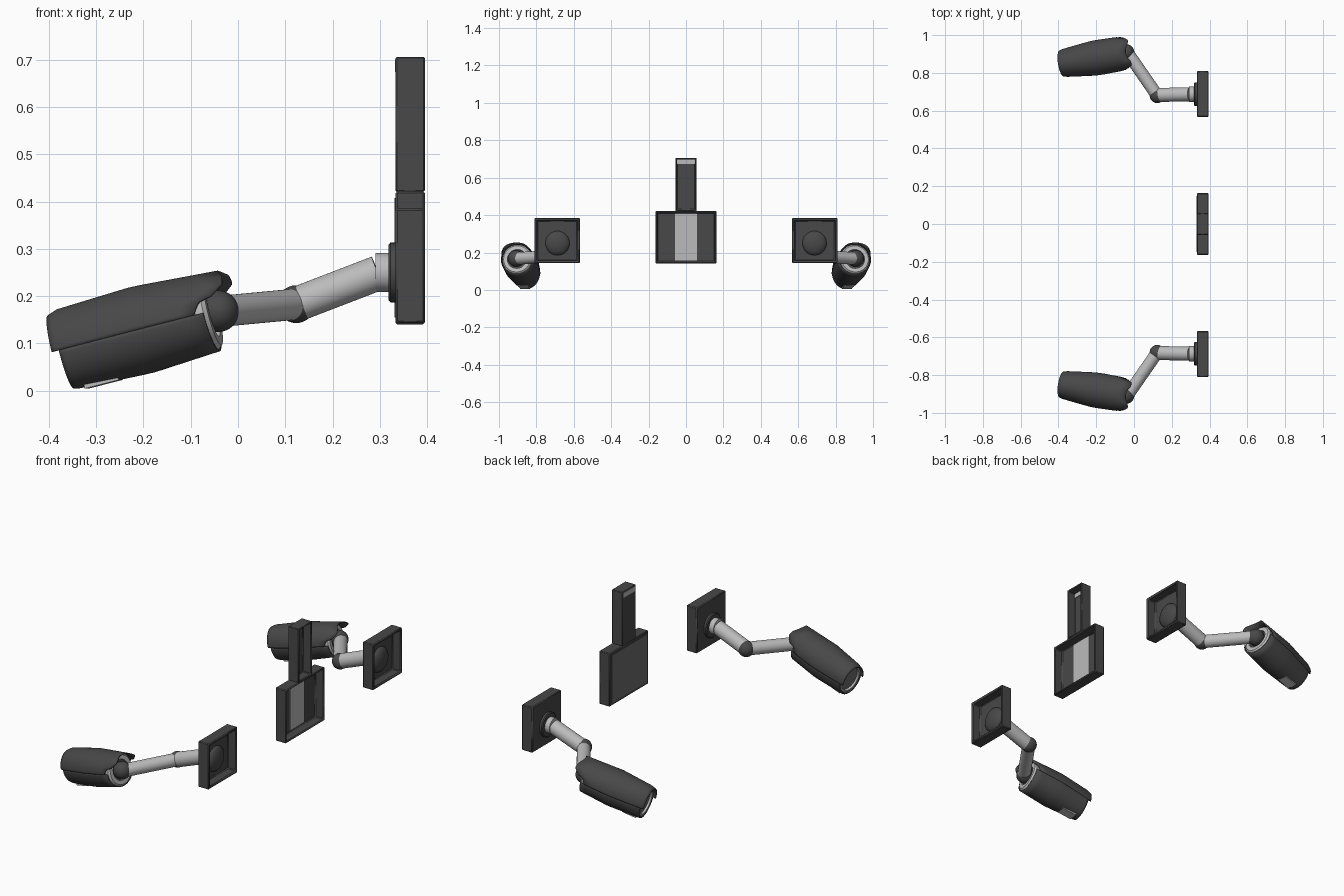
import bpy, bmesh
from math import sin, cos, pi, radians
from mathutils import Vector, Matrix

if "Cube" in bpy.data.objects:
    bpy.data.objects.remove(bpy.data.objects["Cube"])


def material(name, v):
    m = bpy.data.materials.new(name)
    m.diffuse_color = (v, v, v, 1)
    m.use_nodes = True
    m.node_tree.nodes["Principled BSDF"].inputs["Base Color"].default_value = m.diffuse_color
    return m


DARK = material("dark_plastic", 0.065)
GREY = material("mid_grey", 0.15)
LIGHT = material("light_grey", 0.5)


def finish(name, bm, mat, mirror=True, solid=0, bevel=0, recalc=True):
    if recalc:
        bmesh.ops.recalc_face_normals(bm, faces=bm.faces)
    me = bpy.data.meshes.new(name)
    bm.to_mesh(me)
    bm.free()
    ob = bpy.data.objects.new(name, me)
    bpy.context.collection.objects.link(ob)
    me.materials.append(mat)
    bpy.ops.object.select_all(action='DESELECT')
    ob.select_set(True)
    bpy.context.view_layer.objects.active = ob
    bpy.ops.object.shade_smooth_by_angle(angle=radians(32))
    if solid:
        s = ob.modifiers.new("thickness", 'SOLIDIFY')
        s.thickness, s.offset = solid, -1
    if bevel:
        b = ob.modifiers.new("bevel", 'BEVEL')
        b.width, b.segments = bevel, 1
    if mirror:
        m = ob.modifiers.new("other_side", 'MIRROR')
        m.use_axis = (False, True, False)
        m.use_mirror_merge = False
    return ob


def frame(p, q):
    # local x runs from p to q, local z stays upward
    f = (Vector(q) - Vector(p)).normalized()
    side = Vector((0, 0, 1)).cross(f).normalized()
    m = Matrix((f, side, f.cross(side))).transposed().to_4x4()
    m.translation = Vector(p)
    return m


def lathe(name, profile, m, mat, closed=False, wide=1.0, n=40):
    bm = bmesh.new()
    rows = [[bm.verts.new((s, r * wide * cos(2 * pi * k / n), r * sin(2 * pi * k / n)))
             for k in range(n)] for s, r in profile]
    for i in range(len(rows) if closed else len(rows) - 1):
        a, b = rows[i], rows[(i + 1) % len(rows)]
        for k in range(n):
            j = (k + 1) % n
            bm.faces.new((a[k], a[j], b[j], b[k]))
    bmesh.ops.remove_doubles(bm, verts=bm.verts, dist=1e-6)
    bm.transform(m)
    return finish(name, bm, mat)


def rod(name, p, q, r, mat):
    L = (Vector(q) - Vector(p)).length
    lathe(name, [(0, 0), (0, r), (L, r), (L, 0)], frame(p, q), mat)


def ball(name, c, r, mat, sx=1.0):
    bm = bmesh.new()
    bmesh.ops.create_uvsphere(bm, u_segments=32, v_segments=16, radius=r)
    bm.transform(Matrix.Translation(c) @ Matrix.Diagonal((sx, 1, 1, 1)))
    finish(name, bm, mat)


def box(name, lo, hi, mat, mirror=False, wall=0, depth=0, m=None, bevel=0):
    # a box; with a wall it becomes a tray open towards +x
    bm = bmesh.new()
    bmesh.ops.create_cube(bm, size=1)
    lo, hi = Vector(lo), Vector(hi)
    bm.transform(Matrix.Translation((lo + hi) / 2) @ Matrix.Diagonal((*(hi - lo), 1)))
    if wall:
        bm.normal_update()
        f = max(bm.faces, key=lambda g: g.normal.x)
        bmesh.ops.inset_region(bm, faces=[f], thickness=wall)
        r = bmesh.ops.extrude_discrete_faces(bm, faces=[f])
        bmesh.ops.translate(bm, verts=r['faces'][0].verts, vec=(-depth, 0, 0))
    if m:
        bm.transform(m)
    return finish(name, bm, mat, mirror, bevel=bevel)


def lerp(table, x):
    if x <= table[0][0]:
        return table[0][1]
    for (a, va), (b, vb) in zip(table, table[1:]):
        if x <= b:
            return va + (vb - va) * (x - a) / (b - a)
    return table[-1][1]


# Central unit: screen housing and upright post, hollow at the back
box("unit_housing", (0.333, -0.163, 0.14), (0.395, 0.163, 0.422), DARK, wall=0.014, depth=0.05, bevel=0.004)
box("unit_post", (0.333, -0.057, 0.42), (0.395, 0.057, 0.706), DARK, wall=0.012, depth=0.048, bevel=0.003)
box("unit_screen", (0.331, -0.148, 0.155), (0.336, 0.148, 0.407), GREY)
box("unit_back_strip", (0.343, -0.06, 0.158), (0.349, 0.06, 0.408), LIGHT)
box("post_window", (0.3315, -0.049, 0.674), (0.352, 0.049, 0.7), LIGHT)

# Wall plates, with a swivel flange and the dome behind it
MY, MZ = -0.687, 0.25
box("wall_plate", (0.333, -0.81, 0.143), (0.395, -0.567, 0.385), DARK, True, 0.02, 0.048, bevel=0.004)
ball("plate_dome", (0.346, MY, MZ), 0.065, DARK, 0.45)
lathe("plate_flange", [(0, 0), (0, 0.063), (0.012, 0.063), (0.016, 0.058), (0.016, 0)],
      frame((0.334, MY, MZ), (0.3, MY, MZ)), DARK)
rod("arm_collar", (0.32, MY, MZ), (0.291, MY, MZ), 0.041, LIGHT)

# Two-piece arm with ball joints
ELBOW, WRIST = (0.123, -0.68, 0.183), (-0.035, -0.908, 0.168)
rod("upper_arm", (0.296, MY, 0.249), (0.135, -0.683, 0.187), 0.037, LIGHT)
ball("elbow_joint", ELBOW, 0.04, DARK)
rod("lower_arm", ELBOW, WRIST, 0.033, LIGHT)
ball("head_joint", (-0.042, -0.908, 0.168), 0.044, DARK)

# Camera head: local x runs from the rear to the lens
HEAD = frame((-0.045, -0.905, 0.168), (-0.37, -0.852, 0.085))
HEIGHT = [(-0.04, 0.081), (0.165, 0.094), (0.33, 0.087), (0.353, 0.079)]
WIDTH = [(-0.04, 0.088), (0.165, 0.093), (0.33, 0.075), (0.353, 0.069)]
REAR_CUT = [(0, 0.036), (0.3, 0.02), (0.38, -0.008), (0.66, -0.037), (0.85, -0.036), (1, -0.022)]
STEPS = (0, 0.12, 0.3, 0.45, 0.52, 0.6, 0.75, 0.94, 0.97, 1)


def half_shell(name, a0, a1, rear, front, scale):
    bm, n = bmesh.new(), 40
    rows = []
    for i in range(n + 1):
        a = a0 + (a1 - a0) * i / n
        s0 = rear(a)
        row = []
        for t in STEPS:
            s = s0 + (front - s0) * t
            row.append(bm.verts.new((s, scale * lerp(WIDTH, s) * cos(a), scale * lerp(HEIGHT, s) * sin(a))))
        rows.append(row)
    for a, b in zip(rows, rows[1:]):
        for j in range(len(STEPS) - 1):
            bm.faces.new((a[j], b[j], b[j + 1], a[j + 1]))
    bm.normal_update()
    if sum(f.normal.dot(Vector((0, *f.calc_center_median().yz))) for f in bm.faces) < 0:
        bmesh.ops.reverse_faces(bm, faces=bm.faces)
    bm.transform(HEAD)
    finish(name, bm, DARK, solid=0.006, recalc=False)


half_shell("upper_shell", 0, pi, lambda a: lerp(REAR_CUT, sin(a)), 0.353, 1.01)
half_shell("lower_shell", pi, 2 * pi, lambda a: 0.015, 0.337, 0.99)

# Rear ring and cap around the joint, lens ring and glass in front
lathe("rear_ring", [(0.008, 0.052), (0.008, 0.072), (0.016, 0.08), (0.034, 0.08), (0.034, 0.052)],
      HEAD, LIGHT, closed=True)
lathe("rear_cap", [(0.022, 0), (0.022, 0.078), (0.03, 0.08), (0.03, 0)], HEAD, DARK)
lathe("lens_ring", [(0.315, 0.062), (0.335, 0.064), (0.335, 0.073), (0.315, 0.077)],
      HEAD, LIGHT, closed=True, wide=0.88)
lathe("lens_glass", [(0.31, 0), (0.31, 0.08), (0.325, 0.066), (0.325, 0)], HEAD, GREY, wide=0.88)

# Slot on the underside
box("underside_slot", (0.235, -0.026, -0.0905), (0.31, 0.026, -0.078), LIGHT, True, m=HEAD)
